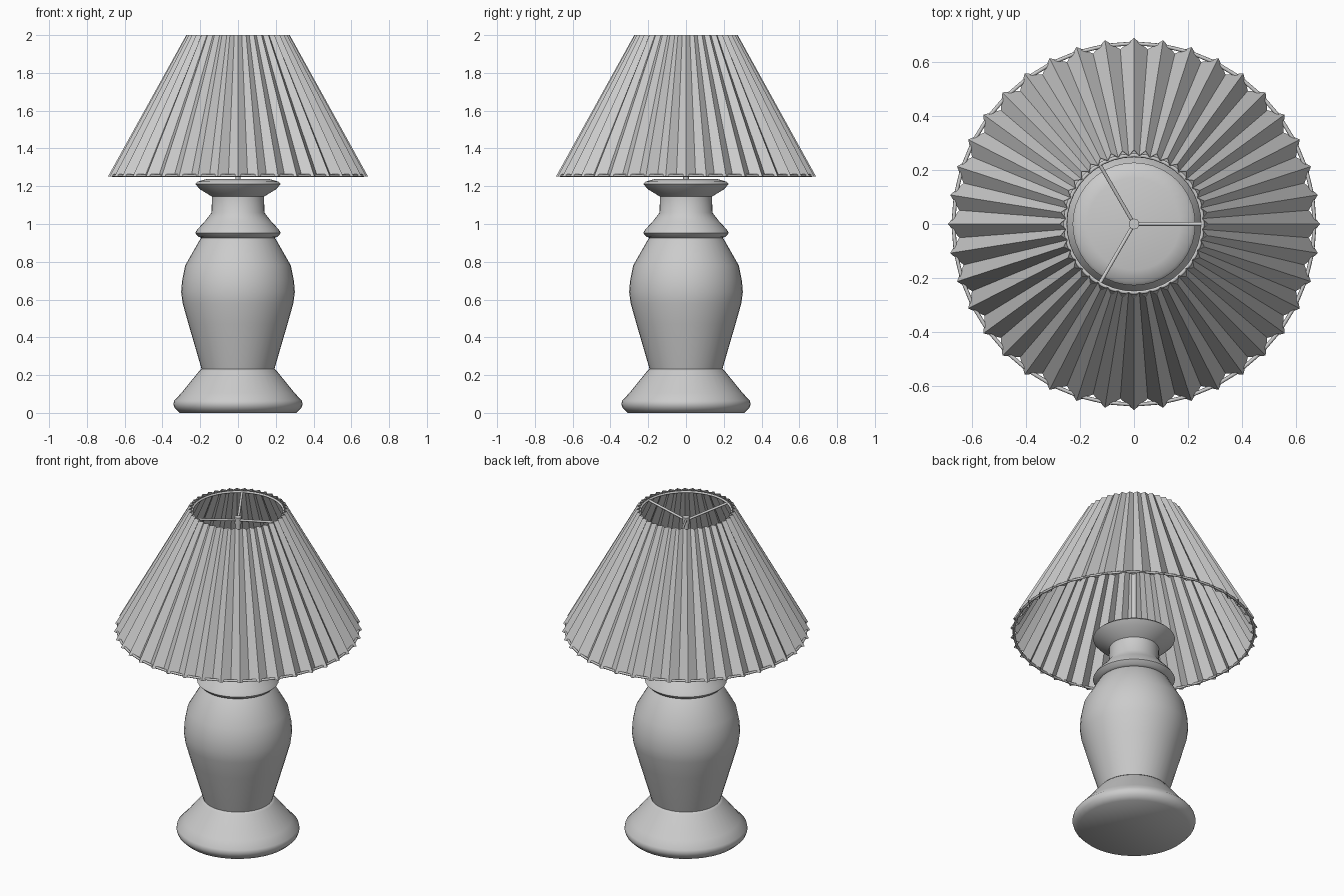
import bpy
import math
from mathutils import Vector

cube = bpy.data.objects.get("Cube")
if cube:
    bpy.data.objects.remove(cube, do_unlink=True)

TAU = 2 * math.pi
PLEATS = 40

grey = bpy.data.materials.new("plain grey")
grey.use_nodes = True
COLOUR = (0.6, 0.6, 0.6, 1)
grey.diffuse_color = COLOUR
grey.node_tree.nodes["Principled BSDF"].inputs["Base Color"].default_value = COLOUR


def add_mesh(name, verts, faces):
    mesh = bpy.data.meshes.new(name)
    mesh.from_pydata(verts, [], faces)
    mesh.materials.append(grey)
    obj = bpy.data.objects.new(name, mesh)
    bpy.context.collection.objects.link(obj)
    return obj


def smooth(obj, degrees):
    bpy.ops.object.select_all(action='DESELECT')
    obj.select_set(True)
    bpy.context.view_layer.objects.active = obj
    bpy.ops.object.shade_smooth_by_angle(angle=math.radians(degrees))


def lathe(name, profile, sides=40):
    """Spin a (radius, height) profile, listed upwards, and cap both ends."""
    verts = [(r * math.cos(TAU * i / sides), r * math.sin(TAU * i / sides), z)
             for r, z in profile for i in range(sides)]
    faces = [(k * sides + i, k * sides + (i + 1) % sides,
              (k + 1) * sides + (i + 1) % sides, (k + 1) * sides + i)
             for k in range(len(profile) - 1) for i in range(sides)]
    top = (len(profile) - 1) * sides
    faces.append(tuple(reversed(range(sides))))
    faces.append(tuple(range(top, top + sides)))
    obj = add_mesh(name, verts, faces)
    smooth(obj, 50)
    return obj


def rod(name, start, end, radius):
    start, end = Vector(start), Vector(end)
    axis = end - start
    bpy.ops.mesh.primitive_cylinder_add(vertices=10, radius=radius, depth=axis.length,
                                        location=(start + end) / 2)
    obj = bpy.context.object
    obj.name = name
    obj.rotation_euler = axis.to_track_quat('Z', 'Y').to_euler()
    obj.data.materials.append(grey)
    smooth(obj, 40)


def ring(name, radius, z, thickness):
    bpy.ops.mesh.primitive_torus_add(major_radius=radius, minor_radius=thickness,
                                     major_segments=PLEATS, minor_segments=8,
                                     location=(0, 0, z))
    obj = bpy.context.object
    obj.name = name
    obj.data.materials.append(grey)
    smooth(obj, 50)


# Turned foot, vase body and collared neck
lathe("foot", [(0.31, 0), (0.335, 0.025), (0.342, 0.045), (0.338, 0.065),
               (0.30, 0.105), (0.205, 0.222), (0.195, 0.232)])
lathe("vase_body", [(0.19, 0.225), (0.195, 0.24), (0.262, 0.47), (0.293, 0.58),
                    (0.301, 0.64), (0.296, 0.70), (0.28, 0.78), (0.20, 0.92),
                    (0.188, 0.932)])
lathe("neck", [(0.19, 0.925), (0.208, 0.932), (0.227, 0.952), (0.215, 0.972),
               (0.175, 1.015), (0.14, 1.06), (0.138, 1.145), (0.20, 1.183),
               (0.227, 1.212), (0.215, 1.224), (0.17, 1.237)])

# Pleated shade: ridges and valleys alternate around a cone
count = 2 * PLEATS
verts = []
for z, ridge, valley in ((1.252, 0.688, 0.648), (2.0, 0.274, 0.254)):
    for i in range(count):
        r = valley if i % 2 else ridge
        a = TAU * i / count
        verts.append((r * math.cos(a), r * math.sin(a), z))
faces = [(i, (i + 1) % count, count + (i + 1) % count, count + i) for i in range(count)]
shade = add_mesh("pleated_shade", verts, faces)
thick = shade.modifiers.new("cloth thickness", 'SOLIDIFY')
thick.thickness = 0.003

# Wire frame holding the shade
ring("bottom_ring", 0.668, 1.257, 0.007)
ring("top_ring", 0.254, 1.985, 0.007)
HUB = (0, 0, 1.93)
for i in range(3):
    a = TAU * i / 3
    rod(f"shade_arm_{i + 1}", HUB, (0.254 * math.cos(a), 0.254 * math.sin(a), 1.985), 0.007)
rod("centre_pole", (0, 0, 1.22), (0, 0, 1.93), 0.015)
rod("hub", (0, 0, 1.91), (0, 0, 1.95), 0.02)
